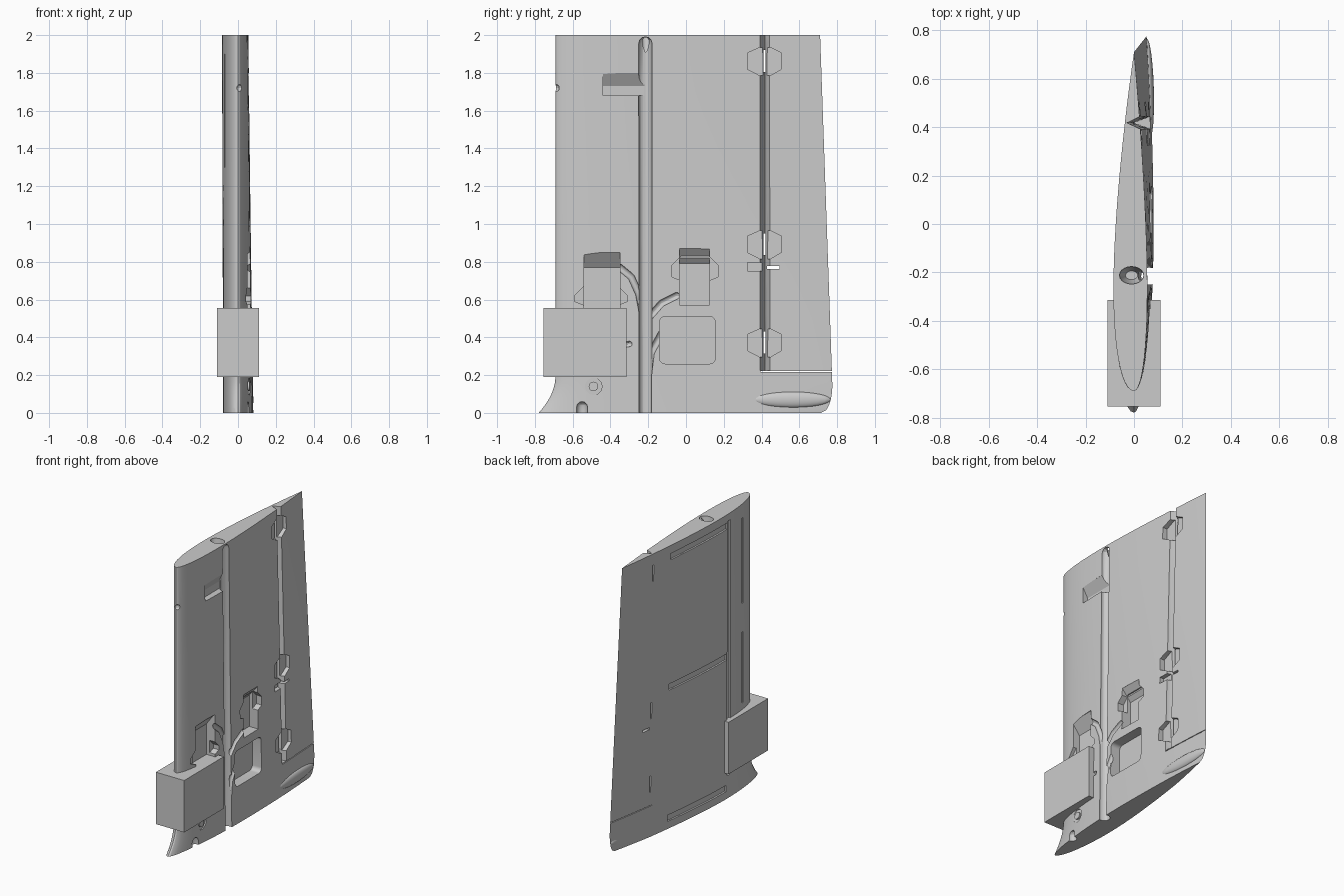
import bpy
import bmesh
from math import sin, cos, pi, sqrt
from mathutils import Vector

if "Cube" in bpy.data.objects:
    bpy.data.objects.remove(bpy.data.objects["Cube"])

grey = bpy.data.materials.new("plain_grey")
grey.use_nodes = True
grey.diffuse_color = (0.6, 0.6, 0.6, 1)
grey.node_tree.nodes["Principled BSDF"].inputs["Base Color"].default_value = grey.diffuse_color


def make_object(name, bm):
    bmesh.ops.recalc_face_normals(bm, faces=bm.faces)
    mesh = bpy.data.meshes.new(name)
    bm.to_mesh(mesh)
    bm.free()
    mesh.materials.append(grey)
    obj = bpy.data.objects.new(name, mesh)
    bpy.context.collection.objects.link(obj)
    return obj


def hull(name, points):
    bm = bmesh.new()
    for p in points:
        bm.verts.new(p)
    bmesh.ops.convex_hull(bm, input=bm.verts)
    loose = [v for v in bm.verts if not v.link_faces]
    bmesh.ops.delete(bm, geom=loose, context='VERTS')
    return make_object(name, bm)


def box_points(x, y, z):
    return [(a, b, c) for a in x for b in y for c in z]


def ball_points(c, r):
    c = Vector(c)
    pts = [c + Vector((0, 0, r)), c - Vector((0, 0, r))]
    for i in range(1, 6):
        a = pi * i / 6
        pts += [c + r * Vector((sin(a) * cos(b * pi / 8), sin(a) * sin(b * pi / 8), cos(a)))
                for b in range(16)]
    return pts


def disc_points(x, y, z, r):
    return [(x, y + r * cos(i * pi / 12), z + r * sin(i * pi / 12)) for i in range(24)]


# Aerofoil section: side -1 is the rounded face, +1 the flatter face
def thickness(t):
    return 5 * (0.2969 * sqrt(t) - 0.126 * t - 0.3516 * t**2 + 0.2843 * t**3 - 0.1036 * t**4)


def section_x(t, z, side):
    low = 1 - z / 2
    half = 0.11 if side > 0 else 0.17
    return side * half * (1 + 0.1 * low) * thickness(t) + 0.055 * low * t


def chord(z):
    return 1.4 + 0.07 * (1 - z / 2)


def surf(y, z, side=1):
    return section_x(max(0, min(1, (y + 0.69) / chord(z))), z, side)


# Wing panel lofted from root to tip
N = 30
levels = [0, .015, .03, .05, .075, .1, .13, .16, .2, .5, .8, 1.1, 1.4, 1.7, 2]
stations = [(i, -1) for i in range(N + 1)] + [(i, 1) for i in range(N - 1, 0, -1)]
bm = bmesh.new()
rings = []
for z in levels:
    flare = 0.09 * max(0, 1 - z / 0.2) ** 2
    s = max(0, 1 - z / 0.16)
    corner = 0.065 * (1 - sqrt(1 - s * s))
    ring = []
    for i, side in stations:
        t = (1 - cos(pi * i / N)) / 2
        y = -0.69 + chord(z) * t
        y -= flare * max(0, 1 - t / 0.2) ** 2
        y -= corner * max(0, (t - 0.75) / 0.25)
        ring.append(bm.verts.new((section_x(t, z, side), y, z)))
    rings.append(ring)
for a, b in zip(rings, rings[1:]):
    for i in range(len(a)):
        j = (i + 1) % len(a)
        bm.faces.new((a[i], a[j], b[j], b[i]))
bm.faces.new(rings[0])
bm.faces.new(rings[-1])
wing = make_object("wing_panel", bm)


def volume(mesh):
    bm = bmesh.new()
    bm.from_mesh(mesh)
    v = bm.calc_volume()
    bm.free()
    return v


# Cut a convex shape out of the wing, keeping only a sound result
def cut(points):
    cutter = hull("cutter", points)
    cutter.hide_render = True
    mod = wing.modifiers.new("cut", 'BOOLEAN')
    mod.operation = 'DIFFERENCE'
    mod.object = cutter
    before = volume(wing.data)
    for solver in ('EXACT', 'MANIFOLD', 'FLOAT'):
        mod.solver = solver
        bpy.context.view_layer.update()
        graph = bpy.context.evaluated_depsgraph_get()
        result = bpy.data.meshes.new_from_object(wing.evaluated_get(graph))
        if 0.9 * before < volume(result) < 1.0001 * before:
            wing.modifiers.remove(mod)
            wing.data = result
            break
    else:
        wing.modifiers.remove(mod)
    bpy.data.objects.remove(cutter)


def cut_path(path, r):
    for (y1, z1), (y2, z2) in zip(path, path[1:]):
        cut(ball_points((surf(y1, z1), y1, z1), r) + ball_points((surf(y2, z2), y2, z2), r))


# Pocket in the flat face with a ceiling that slopes inwards
def sloped_pocket(y, z0, z1, slope, floor):
    top = surf(sum(y) / 2, z1)
    profile = [(0.2, z0), (floor, z0), (floor, z1 - slope), (top, z1), (0.2, z1)]
    cut([(px, py, pz) for px, pz in profile for py in y])


# Spar channel and its side pocket
cut(ball_points((0.053, -0.215, 1.955), 0.036) + ball_points((0.066, -0.215, -0.1), 0.036))
sloped_pocket((-0.44, -0.22), 1.68, 1.80, 0.07, 0.015)

# Servo pockets with mounting tabs
sloped_pocket((-0.54, -0.35), 0.50, 0.85, 0.08, 0.0)
sloped_pocket((-0.035, 0.125), 0.57, 0.87, 0.08, 0.0)
for ends, z in (((-0.59, -0.31), (0.59, 0.62)), ((-0.075, 0.17), (0.72, 0.78))):
    inner = (ends[0] + 0.05, ends[1] - 0.05)
    cut(box_points((0.025, 0.2), ends, z)
        + box_points((0.025, 0.2), inner, (z[0] - 0.02, z[1] + 0.05)))

# Rounded electronics pocket
cut([p for x in (0.003, 0.2) for y in (-0.11, 0.125) for z in (0.29, 0.48)
     for p in disc_points(x, y, z, 0.03)])

# Cable grooves
cut_path([(-0.35, 0.77), (-0.29, 0.72), (-0.25, 0.63), (-0.225, 0.5)], 0.018)
cut_path([(-0.05, 0.62), (-0.13, 0.58), (-0.2, 0.5)], 0.018)
cut_path([(-0.2, 0.2), (-0.185, 0.32), (-0.13, 0.42)], 0.018)
cut_path([(-0.33, 0.36), (-0.3, 0.365)], 0.015)
cut_path([(-0.55, -0.03), (-0.55, 0.03)], 0.03)

# Hinge line: V groove, hinge pockets, slits and flap end gap
vee = []
for z, end in ((0.225, 0.225), (2.0, 2.05)):
    apex = surf(0.42, z, -1) + 0.008
    face = surf(0.42, z)
    vee += [(apex, 0.418, end)]
    vee += box_points((face, face + 0.1), (0.393, 0.444), (end,))
cut(vee)
for z in (0.37, 0.89, 1.86):
    face = surf(0.42, z)
    floor = face - 0.03
    cut(box_points((floor, 0.2), (0.325, 0.505), (z - 0.04, z + 0.045))
        + box_points((floor, 0.2), (0.392, 0.445), (z - 0.075, z + 0.075)))
    cut(box_points((-0.2, 0.2), (0.41, 0.422), (z - 0.055, z + 0.06)))
cut(box_points((surf(0.36, 0.77) - 0.03, 0.2), (0.325, 0.41), (0.75, 0.795)))
cut(box_points((-0.2, 0.2), (0.43, 0.495), (0.763, 0.778)))
cut(box_points((-0.2, 0.2), (0.395, 0.9), (0.217, 0.222)))

# Tapered socket in the tip, hole in the leading edge
cut([(-0.01 + 0.05 * k * cos(i * pi / 10), -0.212 + 0.036 * k * sin(i * pi / 10), z)
     for k, z in ((1, 2.05), (1, 1.99), (0.5, 1.9)) for i in range(20)])
cut(ball_points((0.012, -0.8, 1.72), 0.025) + ball_points((0.012, -0.69, 1.72), 0.02))


# Shallow strips let into the rounded face
def strip(a, b, half, depth):
    pts = []
    for y, z in (a, b):
        x = surf(y, z, -1) + depth
        along_z = a[0] == b[0]
        for s in (-half, half):
            yy, zz = (y + s, z) if along_z else (y, z + s)
            pts += [(x, yy, zz), (x - 0.1, yy, zz)]
    cut(pts)


strip((-0.36, 0.16), (-0.36, 1.95), 0.018, 0.012)
for z in (0.075, 1.0, 1.92):
    for i in range(4):
        y = -0.33 + 0.145 * i
        strip((y - 0.004, z), (y + 0.145, z), 0.022, 0.012)
for z0, z1 in ((0.6, 1.1), (1.3, 1.9)):
    strip((-0.53, z0), (-0.53, z1), 0.008, 0.006)

# Round recess near the root
x = surf(-0.49, 0.14)
cut(disc_points(x - 0.006, -0.49, 0.14, 0.045) + disc_points(x + 0.1, -0.49, 0.14, 0.045))
boss = hull("round_boss", disc_points(x - 0.02, -0.49, 0.14, 0.025)
            + disc_points(x + 0.003, -0.49, 0.14, 0.025))

# Spindle fairing near the trailing corner
bm = bmesh.new()
bmesh.ops.create_uvsphere(bm, u_segments=24, v_segments=16, radius=1)
for v in bm.verts:
    v.co = Vector((surf(0.56, 0.07) - 0.005 + v.co.x * 0.022 - v.co.y * 0.006,
                   0.56 + v.co.y * 0.205, 0.07 + v.co.z * 0.042))
fairing = make_object("spindle_fairing", bm)

# Root block around the leading edge
hull("root_block", box_points((-0.11, 0.11), (-0.755, -0.315), (0.19, 0.555)))

# Smooth shading with sharp creases
for obj in (wing, fairing, boss):
    bpy.ops.object.select_all(action='DESELECT')
    obj.select_set(True)
    bpy.context.view_layer.objects.active = obj
    bpy.ops.object.shade_smooth_by_angle(angle=0.5)
